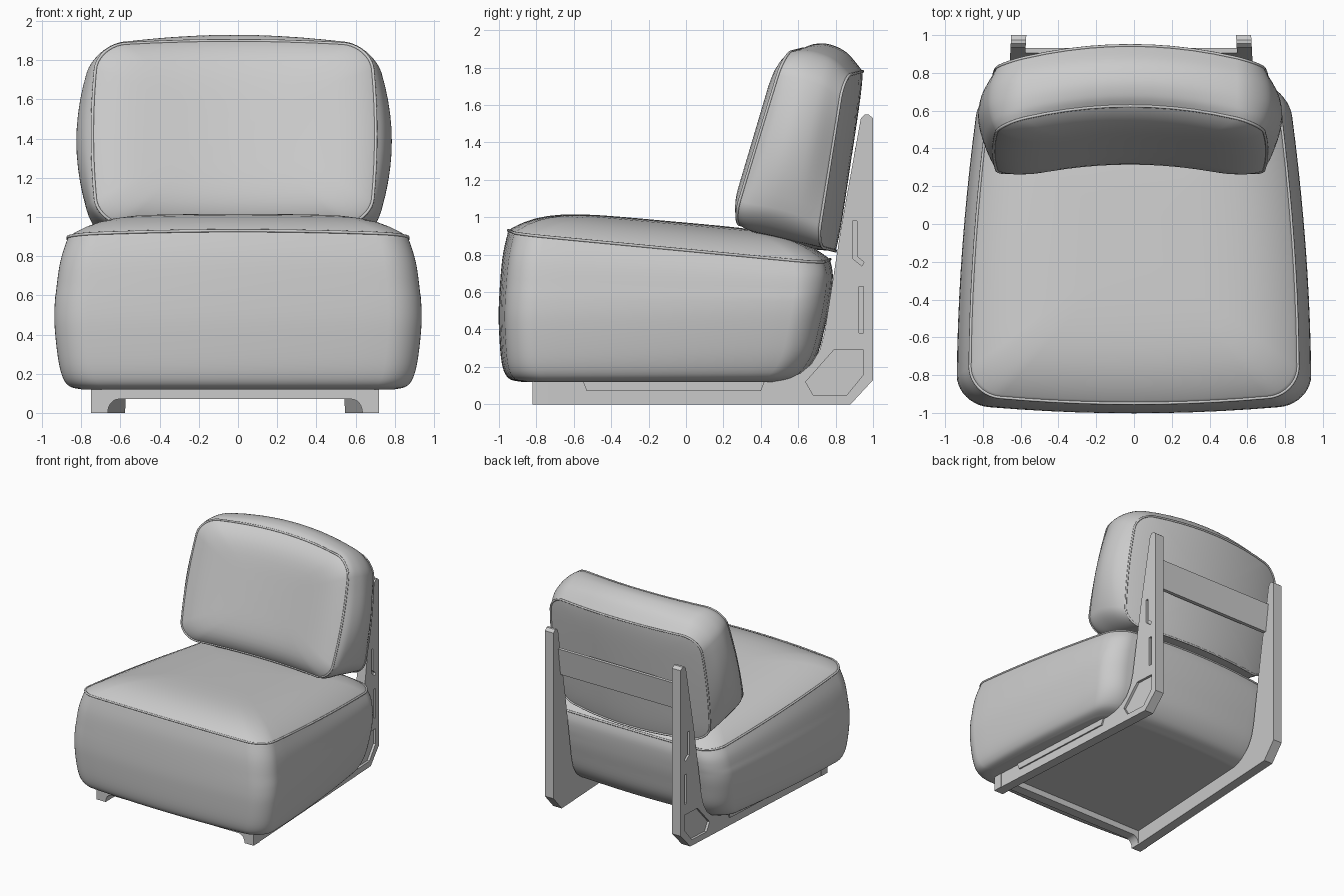
import bpy, bmesh, math

if "Cube" in bpy.data.objects:
    bpy.data.objects.remove(bpy.data.objects["Cube"])

CX = -0.015   # back cushion and frame sit slightly left of centre


def finish(name, bm, angle=30):
    bmesh.ops.recalc_face_normals(bm, faces=bm.faces)
    me = bpy.data.meshes.new(name)
    bm.to_mesh(me)
    bm.free()
    ob = bpy.data.objects.new(name, me)
    bpy.context.collection.objects.link(ob)
    bpy.ops.object.select_all(action='DESELECT')
    bpy.context.view_layer.objects.active = ob
    ob.select_set(True)
    if angle:
        bpy.ops.object.shade_smooth_by_angle(angle=math.radians(angle))
    return ob


def rounded_square(ru, rv, arc=10, side=10):
    """Outline of a rounded square spanning -1..1, counter-clockwise."""
    pts = []
    for k, (sx, sy) in enumerate([(1, 1), (-1, 1), (-1, -1), (1, -1)]):
        for i in range(arc + 1):
            a = math.pi / 2 * (k + i / arc)
            pts.append((sx * (1 - ru) + ru * math.cos(a), sy * (1 - rv) + rv * math.sin(a)))
    out = []
    for i, p in enumerate(pts):
        q = pts[(i + 1) % len(pts)]
        out.append(p)
        if i % (arc + 1) == arc:
            out += [(p[0] + (q[0] - p[0]) * j / side, p[1] + (q[1] - p[1]) * j / side)
                    for j in range(1, side)]
    return out


def smooth_levels(levels, sub=5):
    """Catmull-Rom interpolation of the ring parameters."""
    out = []
    n = len(levels)
    for i in range(n - 1):
        p0, p1, p2, p3 = (levels[min(max(i + d, 0), n - 1)] for d in (-1, 0, 1, 2))
        for j in range(sub):
            t = j / sub
            out.append([0.5 * (2 * b + (c - a) * t + (2 * a - 5 * b + 4 * c - d) * t * t
                               + (3 * b - a - 3 * c + d) * t ** 3)
                        for a, b, c, d in zip(p0, p1, p2, p3)])
    return out + [list(levels[-1])]


def cushion(name, levels, outline, place, dome_a, dome_b, power):
    """Loft rings through the levels and close both ends with domed caps."""
    bm = bmesh.new()
    lv = smooth_levels(levels)
    n = len(outline)
    caps = [0.08, 0.2, 0.32, 0.44, 0.56, 0.66, 0.75, 0.83, 0.9, 0.95, 0.98]

    def ring(level, s, dome):
        k = 1 - s ** power
        return [bm.verts.new([c + d * k for c, d in zip(place(level, u * s, v * s), dome)])
                for u, v in outline]
    rings = [ring(lv[0], s, dome_a) for s in caps]
    rings += [ring(l, 1, (0, 0, 0)) for l in lv]
    rings += [ring(lv[-1], s, dome_b) for s in reversed(caps)]
    for a, b in zip(rings, rings[1:]):
        for i in range(n):
            bm.faces.new((a[i], a[(i + 1) % n], b[(i + 1) % n], b[i]))
    bm.faces.new(rings[0])
    bm.faces.new(rings[-1])
    return finish(name, bm, 60)


def piping(name, pts, radius=0.008):
    cu = bpy.data.curves.new(name, 'CURVE')
    cu.dimensions = '3D'
    cu.bevel_depth = radius
    cu.bevel_resolution = 2
    sp = cu.splines.new('POLY')
    sp.points.add(len(pts) - 1)
    for p, co in zip(sp.points, pts):
        p.co = (*co, 1)
    sp.use_cyclic_u = True
    bpy.context.collection.objects.link(bpy.data.objects.new(name, cu))


# Seat cushion: levels are half width, front y, back y, front z, back z
def seat_point(l, u, v):
    hw, yf, yb, zf, zb = l
    x = u * hw * (1 - 0.065 * (v + 0.8)) * (1.02 - 0.035 * v * v)
    y = (yf + yb) / 2 + (yb - yf) / 2 * v * (1 - 0.055 * u * u)
    z = zf + (zb - zf) * (v + 1) / 2 - 0.02 * u * u * (zf > 0.6)
    return x, y, z


seat_levels = [(0.80, -0.88, 0.52, 0.12, 0.12), (0.87, -0.95, 0.62, 0.14, 0.155),
               (0.91, -0.985, 0.70, 0.22, 0.26), (0.935, -1.0, 0.745, 0.40, 0.42),
               (0.938, -1.0, 0.772, 0.55, 0.55), (0.913, -0.982, 0.785, 0.78, 0.69),
               (0.87, -0.95, 0.77, 0.93, 0.775)]
seat_outline = rounded_square(0.18, 0.18)
cushion("seat_cushion", seat_levels, seat_outline, seat_point, (0, 0, 0), (0, 0, 0.127), 5)
piping("seat_piping", [seat_point(seat_levels[-1], u, v) for u, v in seat_outline])


# Back cushion: levels are half width, bottom y, bottom z, top y, top z
def back_point(l, u, v):
    hw, yb, zb, yt, zt = l
    t = (v + 1) / 2
    bulge = max(hw - 0.72, 0)
    x = CX - 0.005 + u * hw * (1.005 - (0.04 + 1.0 * bulge) * v * v)
    y = yb + (yt - yb) * t - 0.10 * u * u
    return x, y, zb + (zt - zb) * t - (0.025 + 0.5 * bulge) * u * u * v


back_levels = [(0.72, 0.35, 0.945, 0.625, 1.90), (0.765, 0.40, 0.90, 0.68, 1.925),
               (0.80, 0.53, 0.86, 0.765, 1.925), (0.785, 0.67, 0.83, 0.86, 1.88),
               (0.72, 0.80, 0.82, 0.945, 1.78)]
back_outline = rounded_square(0.2, 0.27)
cushion("back_cushion", back_levels, back_outline, back_point, (0, -0.085, 0.015), (0, 0.01, 0), 6)
for tag, lev in (("front", back_levels[0]), ("rear", back_levels[-1])):
    piping("back_piping_" + tag, [back_point(lev, u, v) for u, v in back_outline])


# Frame side panels: y-z profiles, splayed outwards towards the front
def add_prism(bm, profile, side, x0, x1):
    """x0, x1 are offsets from the outer face of the splayed panel."""
    rows = [[bm.verts.new((CX + side * (0.635 + (1 - y) * 0.055 + x), y, z)) for y, z in profile]
            for x in (x0, x1)]
    n = len(profile)
    bm.faces.new(rows[0])
    bm.faces.new(rows[1][::-1])
    for i in range(n):
        j = (i + 1) % n
        bm.faces.new((rows[0][i], rows[1][i], rows[1][j], rows[0][j]))


panel = [(-0.82, 0), (0.88, 0), (1.0, 0.13), (1.0, 1.53), (0.975, 1.55), (0.955, 1.55),
         (0.935, 1.53), (0.83, 0.95), (0.775, 0.6), (0.74, 0.38), (0.715, 0.29),
         (0.67, 0.215), (0.61, 0.165), (0.54, 0.14), (0.45, 0.13), (-0.82, 0.13)]
pockets = [
    [(0.64, 0.12), (0.68, 0.05), (0.86, 0.05), (0.95, 0.16), (0.95, 0.29), (0.79, 0.29)],
    [(0.925, 0.38), (0.95, 0.38), (0.95, 0.63), (0.925, 0.63)],
    [(0.89, 0.98), (0.89, 0.78), (0.94, 0.74), (0.952, 0.76), (0.915, 0.79), (0.915, 0.98)]]
strip = [(-0.55, 0.12), (-0.53, 0.07), (0.40, 0.07), (0.42, 0.12)]
for side, tag in ((1, "right"), (-1, "left")):
    bm = bmesh.new()
    for p in pockets:
        add_prism(bm, p, side, -0.02, 0.03)
    cutter = finish("pocket_cutter_" + tag, bm, 0)
    cutter.hide_render = True
    bm = bmesh.new()
    add_prism(bm, panel, side, -0.08, 0)
    ob = finish("side_panel_" + tag, bm)
    mod = ob.modifiers.new("pockets", 'BOOLEAN')
    mod.operation = 'DIFFERENCE'
    mod.solver = 'EXACT'
    mod.object = cutter
    bpy.ops.object.modifier_apply(modifier=mod.name)
    bpy.data.objects.remove(cutter)
    # Thin raised strip along the lower rail
    bm = bmesh.new()
    add_prism(bm, strip, side, -0.06, 0.012)
    finish("rail_strip_" + tag, bm)

# Front crossbar with rounded inner corners at the feet
half = [(0.735, 0.13), (0.735, 0), (0.65, 0)]
half += [(0.65 - 0.055 * (1 - math.cos(a)), 0.07 * math.sin(a))
         for a in (math.pi / 2 * i / 6 for i in range(1, 7))]
outline = half + [(-x, z) for x, z in reversed(half)]
bm = bmesh.new()
face = bm.faces.new([bm.verts.new((CX + x, -0.82, z)) for x, z in outline])
ext = bmesh.ops.extrude_face_region(bm, geom=[face])["geom"]
bmesh.ops.translate(bm, vec=(0, 0.08, 0), verts=[v for v in ext if isinstance(v, bmesh.types.BMVert)])
finish("front_crossbar", bm)

# Back slat between the posts, leaning with the cushion
bm = bmesh.new()
slat = [(0.905, 1.37), (0.932, 1.37), (0.898, 1.14), (0.868, 1.14)]
rows = [[bm.verts.new((CX + x, y, z)) for y, z in slat] for x in (-0.58, 0.58)]
bm.faces.new(rows[0])
bm.faces.new(rows[1])
for i in range(4):
    j = (i + 1) % 4
    bm.faces.new((rows[0][i], rows[0][j], rows[1][j], rows[1][i]))
finish("back_slat", bm)
